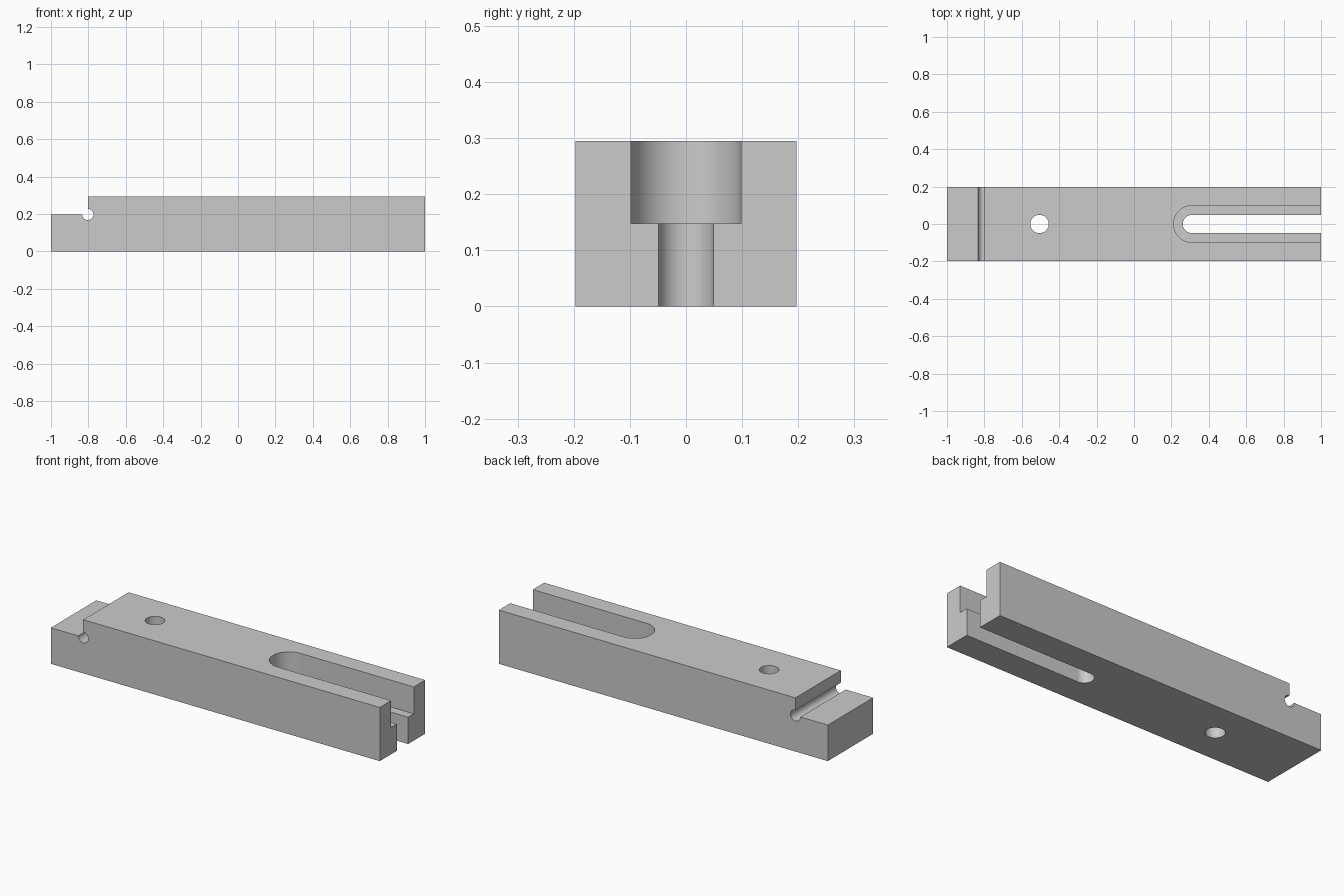
import bpy, bmesh
from math import pi, sin, cos
from mathutils import Vector

cube = bpy.data.objects.get("Cube")
if cube:
    bpy.data.objects.remove(cube, do_unlink=True)

HALF_W, HEIGHT = 0.197, 0.295
STEP_X, STEP_Z, RELIEF_R = -0.803, 0.198, 0.03
SLOT_X, SLOT_R, HEAD_R = 0.31, 0.049, 0.098
HOLE_X = -0.505

steel = bpy.data.materials.new("plain_grey")
steel.use_nodes = True
grey = (0.6, 0.6, 0.6, 1)
steel.diffuse_color = grey
steel.node_tree.nodes["Principled BSDF"].inputs["Base Color"].default_value = grey


def arc(cx, cy, r, start, end, n):
    """Points along a circular arc, both ends included."""
    angles = [start + (end - start) * i / n for i in range(n + 1)]
    return [(cx + r * cos(a), cy + r * sin(a)) for a in angles]


def prism(name, points, offset):
    """Extrude a flat outline of 3D points into a solid."""
    bm = bmesh.new()
    face = bm.faces.new([bm.verts.new(p) for p in points])
    moved = bmesh.ops.extrude_face_region(bm, geom=[face])["geom"]
    verts = [g for g in moved if isinstance(g, bmesh.types.BMVert)]
    bmesh.ops.translate(bm, verts=verts, vec=Vector(offset))
    bmesh.ops.recalc_face_normals(bm, faces=bm.faces)
    mesh = bpy.data.meshes.new(name)
    bm.to_mesh(mesh)
    bm.free()
    mesh.materials.append(steel)
    obj = bpy.data.objects.new(name, mesh)
    bpy.context.collection.objects.link(obj)
    return obj


def cut(target, outline, bottom, top, name):
    """Cut a vertical opening with the given plan outline."""
    cutter = prism(name, [(x, y, bottom) for x, y in outline], (0, 0, top - bottom))
    cutter.hide_render = True
    mod = target.modifiers.new(name, 'BOOLEAN')
    mod.object = cutter
    mod.operation = 'DIFFERENCE'
    mod.solver = 'EXACT'
    bpy.context.view_layer.objects.active = target
    bpy.ops.object.modifier_apply(modifier=name)
    bpy.data.objects.remove(cutter, do_unlink=True)


def slot_outline(r):
    """Round-ended slot that runs out through the +x end."""
    return [(1.1, r)] + arc(SLOT_X, 0, r, pi / 2, 3 * pi / 2, 32) + [(1.1, -r)]


# Bar: stepped side profile with a round relief in the inner corner
side = [(-1, 0), (1, 0), (1, HEIGHT), (STEP_X, HEIGHT)]
side += arc(STEP_X, STEP_Z, RELIEF_R, pi / 2, -pi, 36)
side += [(-1, STEP_Z)]
bar = prism("clamp_bar", [(x, -HALF_W, z) for x, z in side], (0, 2 * HALF_W, 0))

# Stepped slot and round through hole
cut(bar, slot_outline(HEAD_R), HEIGHT / 2, HEIGHT + 0.1, "wide_slot_cutter")
cut(bar, slot_outline(SLOT_R), -0.1, HEIGHT + 0.1, "narrow_slot_cutter")
cut(bar, arc(HOLE_X, 0, SLOT_R, 0, 2 * pi, 48)[:-1], -0.1, HEIGHT + 0.1, "hole_cutter")

# Smooth curved walls, sharp machined edges
bpy.ops.object.select_all(action='DESELECT')
bar.select_set(True)
bpy.context.view_layer.objects.active = bar
bpy.ops.object.shade_smooth_by_angle(angle=pi / 6)
